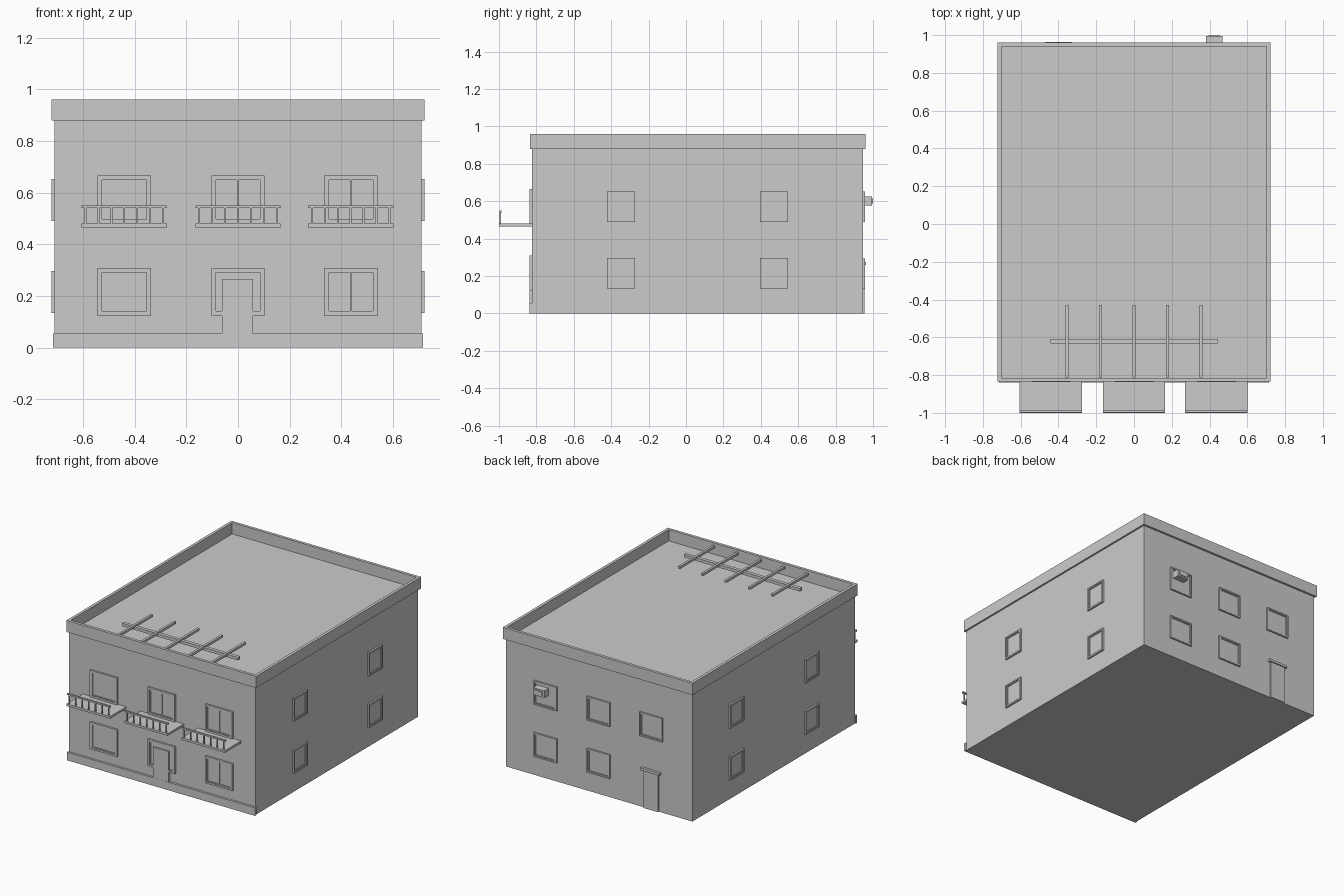
import bpy, bmesh
from mathutils import Matrix, Vector

if "Cube" in bpy.data.objects:
    bpy.data.objects.remove(bpy.data.objects["Cube"])

W, YF, YB = 0.71, -0.823, 0.945   # half width, front and back wall planes


def boxes(name, items):
    """One object made of axis-aligned boxes (x0, x1, y0, y1, z0, z1)."""
    bm = bmesh.new()
    for x0, x1, y0, y1, z0, z1 in items:
        m = Matrix.Translation(((x0 + x1) / 2, (y0 + y1) / 2, (z0 + z1) / 2))
        m = m @ Matrix.Diagonal((abs(x1 - x0), abs(y1 - y0), abs(z1 - z0), 1))
        bmesh.ops.create_cube(bm, size=1, matrix=m)
    me = bpy.data.meshes.new(name)
    bm.to_mesh(me)
    bm.free()
    ob = bpy.data.objects.new(name, me)
    bpy.context.collection.objects.link(ob)
    return ob


def on_wall(side, u0, u1, d0, d1, z0, z1):
    """Box given by position along a wall, outward depth and height."""
    if side == "front":
        return (u0, u1, YF - d0, YF - d1, z0, z1)
    if side == "back":
        return (u0, u1, YB + d0, YB + d1, z0, z1)
    s = 1 if side == "right" else -1
    return (s * (W + d0), s * (W + d1), u0, u1, z0, z1)


def ring(side, u0, u1, z0, z1, t, d):
    """Four bars forming a rectangular frame."""
    return [on_wall(side, u0, u0 + t, -0.002, d, z0, z1),
            on_wall(side, u1 - t, u1, -0.002, d, z0, z1),
            on_wall(side, u0 + t, u1 - t, -0.002, d, z0, z0 + t),
            on_wall(side, u0 + t, u1 - t, -0.002, d, z1 - t, z1)]


def window(side, u, z0, z1, w, t, d, mullion=False):
    u0, u1 = u - w / 2, u + w / 2
    boxes(side + "_window_frame", ring(side, u0, u1, z0, z1, t, d))
    sash = ring(side, u0 + t, u1 - t, z0 + t, z1 - t, 0.006, d * 0.7)
    if mullion:
        sash.append(on_wall(side, u - 0.003, u + 0.003, -0.002, d * 0.7, z0 + t, z1 - t))
    boxes(side + "_window_sash", sash)
    boxes(side + "_window_glass", [on_wall(side, u0 + t, u1 - t, -0.002, 0.003, z0 + t, z1 - t)])


# Main block, front plinth and parapet
boxes("building_body", [(-W, W, YF, YB, 0, 0.882)])
boxes("front_plinth", [(-0.716, 0.716, -0.838, YF + 0.002, 0, 0.055)])
PX, P0, P1, T = 0.722, -0.835, 0.96, 0.02
boxes("parapet", [(-PX, PX, P0, P0 + T, 0.88, 0.96),
                  (-PX, PX, P1 - T, P1, 0.88, 0.96),
                  (-PX, -PX + T, P0 + T, P1 - T, 0.88, 0.96),
                  (PX - T, PX, P0 + T, P1 - T, 0.88, 0.96)])

# Roof pergola slats and cross beam
boxes("pergola_slats", [(x - 0.008, x + 0.008, -0.812, -0.43, 0.93, 0.946)
                        for x in (-0.355, -0.178, 0, 0.178, 0.355)])
boxes("pergola_beam", [(-0.442, 0.442, -0.632, -0.608, 0.918, 0.938)])

# Front windows
for x in (-0.44, 0, 0.437):
    for z in (0.123, 0.48):
        window("front", x, z, z + 0.186, 0.207, 0.012, 0.013,
               x > 0.1 or (x == 0 and z > 0.3))

# Side windows
for side in ("left", "right"):
    for y in (-0.347, 0.47):
        for z in (0.134, 0.49):
            window(side, y, z, z + 0.163, 0.15, 0.009, 0.012)

# Back windows (a door takes the place of one)
for x in (-0.4, 0, 0.405):
    for z in (0.13, 0.488):
        if x > -0.1 or z > 0.3:
            window("back", x, z, z + 0.165, 0.175, 0.009, 0.012)

# Doors
boxes("front_door", [on_wall("front", -0.062, 0.058, -0.002, 0.014, 0.0, 0.265)])
boxes("back_door", [on_wall("back", -0.455, -0.345, -0.002, 0.01, 0.0, 0.262)])
boxes("back_door_lintel", [on_wall("back", -0.472, -0.328, -0.002, 0.018, 0.258, 0.275)])

# Balconies with a railing along the outer edge
for x in (-0.44, 0, 0.436):
    h = 0.165
    boxes("balcony_slab", [(x - h, x + h, -1.0, YF + 0.002, 0.465, 0.48)])
    boxes("balcony_rail", [(x - h, x + h, -0.998, -0.986, 0.54, 0.55)])
    boxes("balcony_balusters",
          [(x + k * 0.05 - 0.0035, x + k * 0.05 + 0.0035, -0.996, -0.989, 0.479, 0.541)
           for k in range(-3, 4)])

# Air conditioner hung in the upper back window
boxes("air_conditioner", [(0.382, 0.468, YB, 0.995, 0.578, 0.626)])
boxes("air_conditioner_grille", [(0.395, 0.455, 0.99, 1.0, 0.588, 0.616)])
